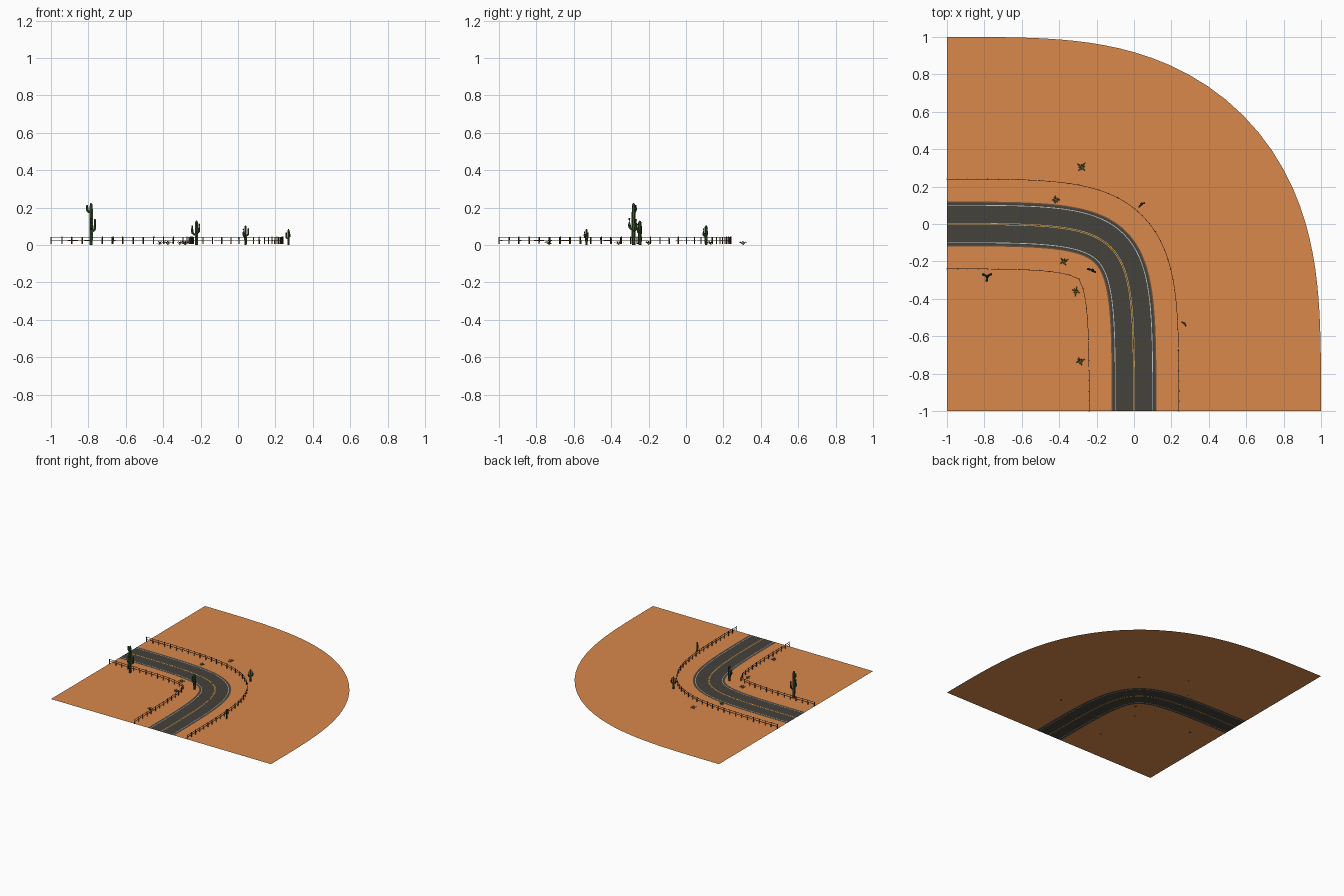
import bpy, bmesh, math, random
from mathutils import Vector, Matrix

if "Cube" in bpy.data.objects:
    bpy.data.objects.remove(bpy.data.objects["Cube"])

random.seed(4)
GROUND = 0.005
SEG = 40


def material(name, rgb):
    m = bpy.data.materials.new(name)
    m.diffuse_color = (*rgb, 1)
    m.use_nodes = True
    m.node_tree.nodes["Principled BSDF"].inputs["Base Color"].default_value = m.diffuse_color
    return m


SAND = material("sand", (0.70, 0.25, 0.072))
ASPHALT = material("asphalt", (0.06, 0.054, 0.045))
SHOULDER = material("shoulder", (0.16, 0.085, 0.045))
WHITE = material("white_paint", (0.55, 0.55, 0.52))
YELLOW = material("yellow_paint", (0.75, 0.42, 0.08))
WOOD = material("wood", (0.10, 0.05, 0.03))
CACTUS = material("cactus_green", (0.04, 0.085, 0.025))
LEAF = material("leaf_olive", (0.20, 0.21, 0.04))


def finish(name, bm, mat, fix=True):
    if fix:
        bmesh.ops.recalc_face_normals(bm, faces=bm.faces)
    me = bpy.data.meshes.new(name)
    bm.to_mesh(me)
    bm.free()
    me.materials.append(mat)
    ob = bpy.data.objects.new(name, me)
    bpy.context.collection.objects.link(ob)
    return ob


# Road centre line: a right-angle bend; positive offset = outside of the bend
def road_point(t, off, z=GROUND):
    p = Vector((-(1 - t) ** 3, -t ** 3, z))
    d = Vector((3 * (1 - t) ** 2, -3 * t * t, 0)).normalized()
    return p + Vector((-d.y, d.x, 0)) * off


def strip(bm, a, b):
    rows = [[bm.verts.new(road_point(i / SEG, o)) for o in (a, b)] for i in range(SEG + 1)]
    for r, s in zip(rows, rows[1:]):
        bm.faces.new((r[0], s[0], s[1], r[1]))


def road_part(name, spans, mat):
    bm = bmesh.new()
    for a, b in spans:
        strip(bm, a, b)
    finish(name, bm, mat, False)


# Desert floor, outside and inside of the bend
road_part("outer_ground", [(0.12, 1.0)], SAND)
bm = bmesh.new()
corner = bm.verts.new((-1, -1, GROUND))
edge = [bm.verts.new(road_point(i / SEG, -0.12)) for i in range(SEG + 1)]
for a, b in zip(edge, edge[1:]):
    bm.faces.new((corner, b, a))
finish("inner_ground", bm, SAND, False)

# Road surface with painted lines set flush
road_part("road_shoulders", [(-0.12, -0.114), (0.114, 0.12)], SHOULDER)
road_part("road_surface", [(-0.114, -0.102), (-0.098, -0.005), (-0.002, 0.002),
                           (0.005, 0.098), (0.102, 0.114)], ASPHALT)
road_part("edge_lines", [(-0.102, -0.098), (0.098, 0.102)], WHITE)
road_part("centre_lines", [(-0.005, -0.002), (0.002, 0.005)], YELLOW)


def beam(bm, a, b, w):
    d = b - a
    m = (Matrix.Translation((a + b) / 2) @ d.to_track_quat('Z', 'Y').to_matrix().to_4x4()
         @ Matrix.Diagonal((w, w, d.length, 1)))
    bmesh.ops.create_cube(bm, size=1, matrix=m)


# Post positions at an even spacing along an offset of the road
def even_points(off, step):
    pts = [road_point(i / 600, off) for i in range(601)]
    total = sum((b - a).length for a, b in zip(pts, pts[1:]))
    step = total / round(total / step)
    out, run = [pts[0]], 0
    for a, b in zip(pts, pts[1:]):
        run += (b - a).length
        if run >= step - 1e-6:
            out.append(b)
            run -= step
    out[-1] = pts[-1]
    return out


# Rustic fences
def fence(name, off):
    bm = bmesh.new()
    posts = even_points(off, 0.055)
    for p in posts:
        lean = Vector((random.uniform(-.001, .001), random.uniform(-.001, .001),
                       0.039 + random.uniform(-.002, .001)))
        beam(bm, p, p + lean, 0.0045)
    for a, b in zip(posts, posts[1:]):
        for h in (0.020, 0.034):
            up = [Vector((0, 0, h + random.uniform(-.0015, .0015))) for _ in range(2)]
            beam(bm, a + up[0], b + up[1], 0.0025)
    finish(name, bm, WOOD)


fence("outer_fence", 0.24)
fence("inner_fence", -0.24)


# Ribbed tube through a path, closed by a pointed dome
def tube(bm, pts, radii, sides=12):
    pts = [Vector(p) for p in pts]
    rings = []
    for i, (p, r) in enumerate(zip(pts, radii)):
        d = (pts[min(i + 1, len(pts) - 1)] - pts[max(i - 1, 0)]).normalized()
        q = d.to_track_quat('Z', 'Y')
        ring = []
        for k in range(sides):
            a = 2 * math.pi * k / sides
            rr = r * (1 if k % 2 else 0.78)
            ring.append(bm.verts.new(p + q @ Vector((math.cos(a) * rr, math.sin(a) * rr, 0))))
        rings.append(ring)
    for r, s in zip(rings, rings[1:]):
        for k in range(sides):
            n = (k + 1) % sides
            bm.faces.new((r[k], r[n], s[n], s[k]))
    bm.faces.new(rings[0][::-1])
    bm.faces.new(rings[-1])


# Cactus: trunk plus bent arms given as (angle, reach, start height, top height)
def cactus(name, x, y, h, r, arms):
    bm = bmesh.new()
    tube(bm, [(x, y, h * f) for f in (0, .3, .7, .93, .98, 1)],
         [r * f for f in (.8, 1, .95, .85, .55, .15)])
    for ang, reach, z0, z1 in arms:
        c, s = math.cos(math.radians(ang)), math.sin(math.radians(ang))
        path = [(0, z0), (.6 * reach, z0 + .1 * reach), (.92 * reach, z0 + .4 * reach),
                (reach, z0 + reach), (reach, z1 - .25 * r), (reach, z1)]
        tube(bm, [(x + c * u, y + s * u, z) for u, z in path],
             [r * f for f in (.5, .6, .65, .68, .5, .12)])
    finish(name, bm, CACTUS)


cactus("tall_cactus", -0.785, -0.28, 0.225, 0.011,
       [(155, 0.024, 0.175, 0.215), (30, 0.023, 0.075, 0.140), (265, 0.023, 0.085, 0.145)])
cactus("corner_cactus", -0.222, -0.247, 0.13, 0.010,
       [(165, 0.024, 0.055, 0.105), (325, 0.017, 0.065, 0.115)])
cactus("outer_cactus", 0.04, 0.107, 0.105, 0.008,
       [(230, 0.018, 0.045, 0.088), (20, 0.016, 0.05, 0.09)])
cactus("small_cactus", 0.27, -0.532, 0.085, 0.007,
       [(150, 0.014, 0.035, 0.068), (300, 0.013, 0.04, 0.072)])


# Spiky desert plant: a rosette of folded pointed leaves
def spiky_plant(name, x, y, size, turn):
    bm = bmesh.new()
    for k in range(8):
        ang = turn + k * math.tau / 8 + random.uniform(-.2, .2)
        reach = size * (random.uniform(.85, 1.05) if k % 2 else random.uniform(.45, .65))
        top = random.uniform(.012, .018) if k % 2 else random.uniform(.019, .023)
        m = Matrix.Translation((x, y, 0)) @ Matrix.Rotation(ang, 4, 'Z')
        w = size * .13
        base, left, mid, right, tip = [bm.verts.new(m @ Vector(v)) for v in (
            (0, 0, 0), (reach * .5, w, top * .85), (reach * .5, 0, top * .65),
            (reach * .5, -w, top * .85), (reach, 0, top))]
        for f in ((base, mid, left), (base, right, mid), (left, mid, tip), (mid, right, tip)):
            bm.faces.new(f)
    finish(name, bm, LEAF, False)


for i, (x, y, s) in enumerate([(-0.28, 0.305, .032), (-0.418, 0.13, .027), (-0.375, -0.2, .029),
                               (-0.31, -0.36, .028), (-0.285, -0.733, .030)]):
    spiky_plant(f"spiky_plant_{i + 1}", x, y, s, i * 0.7)
